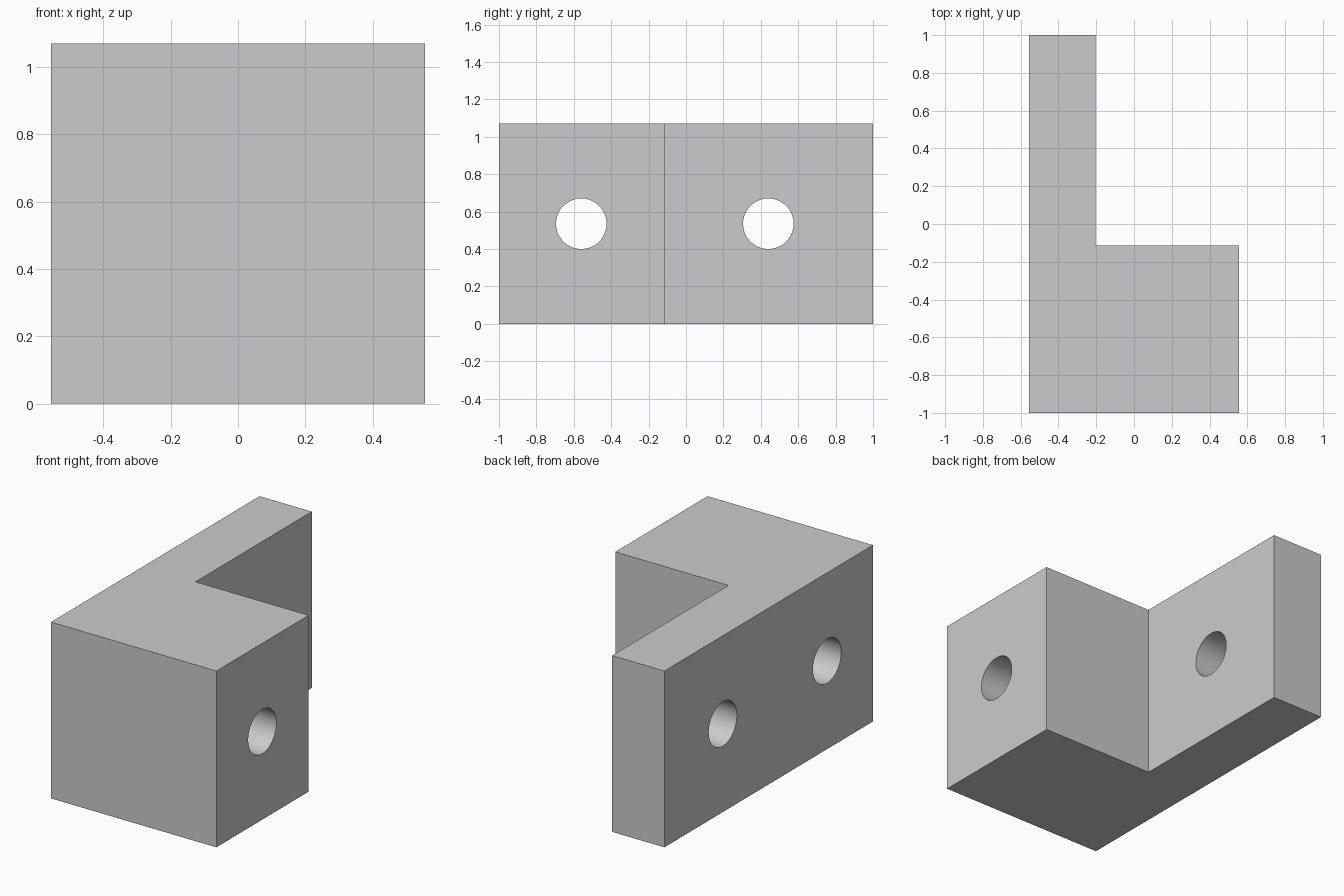
import bpy
import bmesh
from math import radians

old = bpy.data.objects.get("Cube")
if old:
    bpy.data.objects.remove(old, do_unlink=True)

HEIGHT = 1.07
HOLE_RADIUS = 0.135
HOLE_Y = (-0.56, 0.44)

# Plain grey material
grey = bpy.data.materials.new("plain grey")
grey.use_nodes = True
color = (0.6, 0.6, 0.6, 1)
grey.diffuse_color = color
grey.node_tree.nodes["Principled BSDF"].inputs["Base Color"].default_value = color

# L-shaped block: thick front part with a thin plate running back
profile = [(-0.555, -1), (0.555, -1), (0.555, -0.115),
           (-0.205, -0.115), (-0.205, 1), (-0.555, 1)]
bm = bmesh.new()
base = bm.faces.new([bm.verts.new((x, y, 0)) for x, y in profile])
top = bmesh.ops.extrude_face_region(bm, geom=[base])["geom"]
bmesh.ops.translate(bm, vec=(0, 0, HEIGHT),
                    verts=[v for v in top if isinstance(v, bmesh.types.BMVert)])
bmesh.ops.recalc_face_normals(bm, faces=bm.faces)
mesh = bpy.data.meshes.new("bracket_block")
bm.to_mesh(mesh)
bm.free()
mesh.materials.append(grey)
block = bpy.data.objects.new("bracket_block", mesh)
bpy.context.collection.objects.link(block)


# Bolt holes bored straight through from side to side
def bore(target, y):
    bpy.ops.mesh.primitive_cylinder_add(
        vertices=64, radius=HOLE_RADIUS, depth=2,
        location=(0, y, HEIGHT / 2), rotation=(0, radians(90), 0))
    cutter = bpy.context.object
    cutter.name = "hole_cutter"
    cutter.hide_render = True
    cutter.data.materials.append(grey)
    mod = target.modifiers.new("bolt_hole", "BOOLEAN")
    mod.operation = "DIFFERENCE"
    mod.solver = "EXACT"
    mod.object = cutter
    bpy.ops.object.select_all(action="DESELECT")
    target.select_set(True)
    bpy.context.view_layer.objects.active = target
    bpy.ops.object.modifier_apply(modifier=mod.name)
    bpy.data.objects.remove(cutter, do_unlink=True)


for y in HOLE_Y:
    bore(block, y)

# Smooth hole walls, sharp block edges
bpy.ops.object.shade_smooth_by_angle(angle=radians(30))
